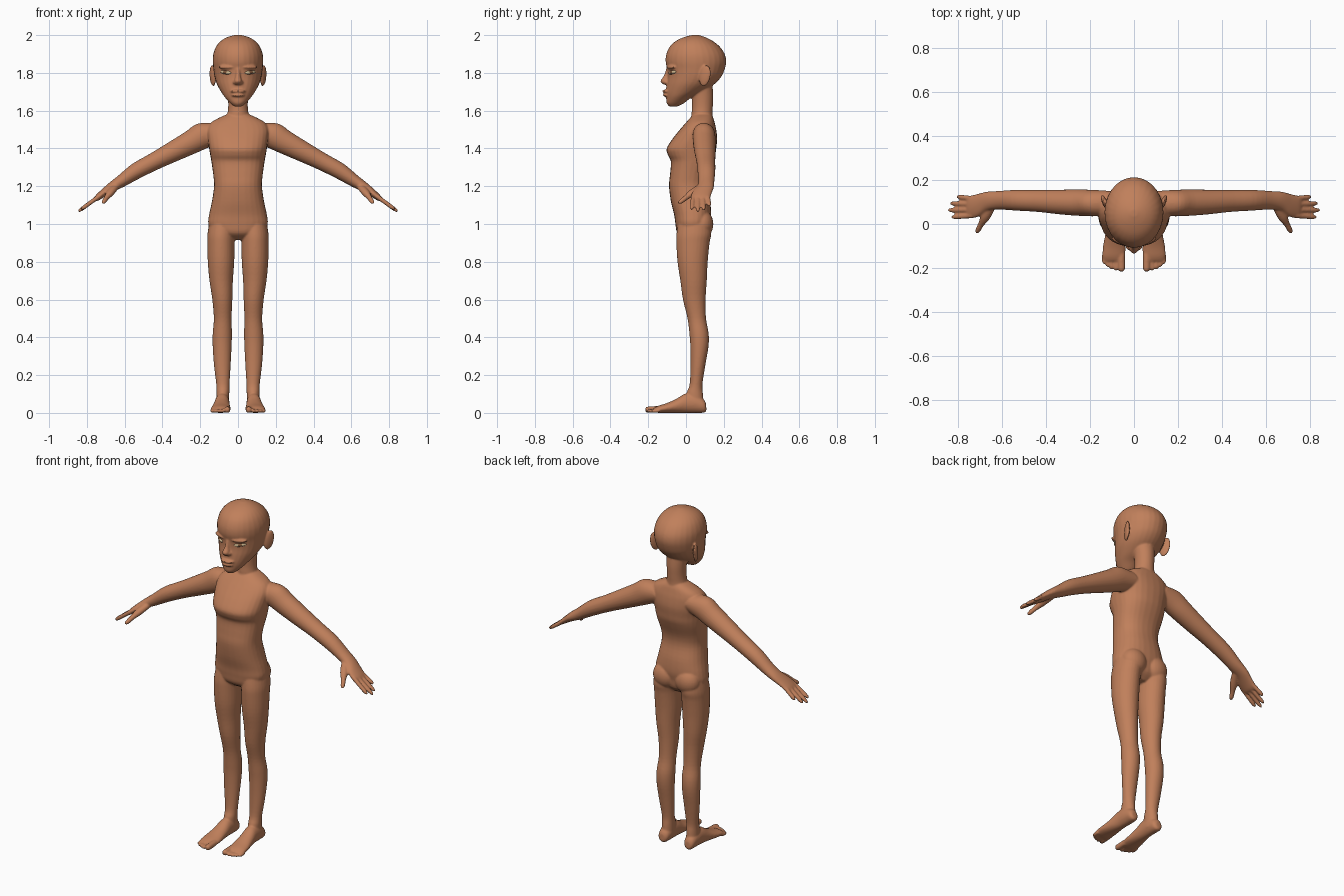
import bpy, bmesh, math
from mathutils import Matrix, Vector

bm = bmesh.new()


def material(name, rgb):
    m = bpy.data.materials.new(name)
    m.diffuse_color = (*rgb, 1)
    return m


skin = material("brown skin", (0.53, 0.215, 0.105))
white = material("eye cream", (0.62, 0.47, 0.27))
brown = material("iris brown", (0.20, 0.09, 0.04))


def smooth_path(rows, n=4):
    """Catmull-Rom interpolation of rows of numbers."""
    out = []
    for i in range(len(rows) - 1):
        p = [Vector(rows[min(max(i + k, 0), len(rows) - 1)]) for k in (-1, 0, 1, 2)]
        for s in range(n):
            t = s / n
            out.append(0.5 * (2 * p[1] + (p[2] - p[0]) * t
                              + (2 * p[0] - 5 * p[1] + 4 * p[2] - p[3]) * t * t
                              + (3 * p[1] - p[0] - 3 * p[2] + p[3]) * t ** 3))
    return out + [Vector(rows[-1])]


def tube(rows, mirror=True, power=1.0, seg=28):
    """Closed loft through rows of (x, y, z, half width, half depth)."""
    d = (Vector(rows[-1][:3]) - Vector(rows[0][:3])).normalized()
    if abs(d.z) > 0.9:
        d, u = Vector((0, 0, 1)), Vector((1, 0, 0))
    else:
        u = d.cross(Vector((0, 0, 1))).normalized()
    v = u.cross(d)
    sp = lambda w: math.copysign(abs(w) ** power, w)
    for side in ((1, -1) if mirror else (1,)):
        rings = []
        for r in smooth_path(rows):
            c, a, b = Vector(r[:3]), max(r[3], 0.002), max(r[4], 0.002)
            ring = []
            for k in range(seg):
                t = math.tau * k / seg
                p = c + u * a * sp(math.cos(t)) + v * b * sp(math.sin(t))
                ring.append(bm.verts.new((p.x * side, p.y, p.z)))
            rings.append(ring)
        for r0, r1 in zip(rings, rings[1:]):
            for k in range(seg):
                j = (k + 1) % seg
                bm.faces.new((r0[k], r0[j], r1[j], r1[k]))
        bm.faces.new(rings[0])
        bm.faces.new(rings[-1])


def slices(rows, power=1.0):
    """Central loft from rows of (z, half width, front y, back y)."""
    tube([(0, (f + b) / 2, z, w, (b - f) / 2) for z, w, f, b in rows], False, power)


def blob(c, r, rot=(0, 0), mirror=True):
    """Ellipsoid, rotated about x then z (degrees)."""
    for side in ((1, -1) if mirror else (1,)):
        m = (Matrix.Diagonal((side, 1, 1, 1)) @ Matrix.Translation(c)
             @ Matrix.Rotation(math.radians(rot[1]), 4, 'Z')
             @ Matrix.Rotation(math.radians(rot[0]), 4, 'X') @ Matrix.Diagonal((*r, 1)))
        bmesh.ops.create_uvsphere(bm, u_segments=24, v_segments=16, radius=1, matrix=m)


# Torso
slices([(0.915, 0.05, 0.0, 0.08), (0.95, 0.13, -0.045, 0.115), (1.0, 0.157, -0.056, 0.125),
        (1.05, 0.153, -0.063, 0.133), (1.12, 0.138, -0.08, 0.128), (1.2, 0.127, -0.09, 0.112),
        (1.26, 0.131, -0.085, 0.117), (1.33, 0.141, -0.08, 0.143), (1.365, 0.147, -0.096, 0.155),
        (1.40, 0.153, -0.102, 0.16), (1.45, 0.16, -0.072, 0.165), (1.50, 0.163, -0.032, 0.16),
        (1.535, 0.145, -0.002, 0.152), (1.56, 0.105, 0.02, 0.145), (1.58, 0.06, 0.04, 0.135)], 0.86)
blob((0.072, 0.085, 1.0), (0.075, 0.06, 0.075))
# Neck
tube([(0, 0.09, 1.5, 0.075, 0.06), (0, 0.085, 1.575, 0.058, 0.056), (0, 0.087, 1.62, 0.052, 0.055),
      (0, 0.087, 1.68, 0.054, 0.057), (0, 0.08, 1.74, 0.06, 0.06)], False)
# Head
slices([(1.622, 0.02, -0.088, -0.045), (1.64, 0.042, -0.103, -0.01), (1.67, 0.069, -0.105, 0.03),
        (1.70, 0.09, -0.107, 0.09), (1.74, 0.112, -0.103, 0.15), (1.78, 0.124, -0.098, 0.187),
        (1.82, 0.13, -0.1, 0.205), (1.86, 0.134, -0.108, 0.213), (1.90, 0.131, -0.104, 0.205),
        (1.94, 0.116, -0.085, 0.178), (1.97, 0.09, -0.052, 0.14), (1.99, 0.055, -0.008, 0.1),
        (2.001, 0.015, 0.035, 0.065)])
# Nose, lips, brows, ears
tube([(0, -0.09, 1.825, 0.012, 0.014), (0, -0.1, 1.785, 0.013, 0.017),
      (0, -0.113, 1.757, 0.02, 0.023), (0, -0.105, 1.738, 0.016, 0.014)], False)
blob((0.014, -0.103, 1.75), (0.014, 0.014, 0.011))
blob((0, -0.1, 1.703), (0.042, 0.026, 0.009), mirror=False)
blob((0, -0.099, 1.682), (0.036, 0.025, 0.009), mirror=False)
blob((0.06, -0.079, 1.83), (0.045, 0.016, 0.01), (0, 22))
blob((0.134, 0.1, 1.785), (0.012, 0.032, 0.057), (-12, -22))

# Arms down to the knuckles
tube([(0.10, 0.095, 1.485, 0.055, 0.055), (0.18, 0.095, 1.47, 0.06, 0.07),
      (0.25, 0.097, 1.432, 0.06, 0.063), (0.34, 0.1, 1.385, 0.056, 0.055),
      (0.44, 0.105, 1.333, 0.05, 0.047), (0.54, 0.108, 1.28, 0.047, 0.043),
      (0.62, 0.108, 1.226, 0.042, 0.033), (0.67, 0.103, 1.195, 0.044, 0.026),
      (0.71, 0.085, 1.166, 0.052, 0.021), (0.745, 0.077, 1.139, 0.052, 0.016),
      (0.76, 0.077, 1.128, 0.047, 0.009)])
# Fingers
for y0, y1, xt in ((0.116, 0.124, 0.805), (0.09, 0.094, 0.836), (0.064, 0.063, 0.846), (0.038, 0.031, 0.83)):
    row = lambda t, r: (0.735 + (xt - 0.735) * t, y0 + (y1 - y0) * t, 1.147 - (xt - 0.735) * t * 0.73, r, r)
    tube([row(0, 0.012), row(0.5, 0.0115), row(0.85, 0.0105), row(1, 0.005)], seg=14)
# Thumbs
tube([(0.645, 0.085, 1.2, 0.018, 0.018), (0.675, 0.035, 1.167, 0.022, 0.019),
      (0.695, 0.0, 1.14, 0.014, 0.014), (0.71, -0.028, 1.118, 0.012, 0.012),
      (0.716, -0.042, 1.11, 0.005, 0.005)], seg=16)

# Legs
tube([(0.08, 0.045, 1.02, 0.07, 0.085), (0.088, 0.042, 0.95, 0.073, 0.092),
      (0.09, 0.037, 0.9, 0.072, 0.088), (0.09, 0.035, 0.8, 0.07, 0.08),
      (0.089, 0.04, 0.7, 0.062, 0.07), (0.083, 0.044, 0.6, 0.053, 0.06),
      (0.081, 0.057, 0.5, 0.047, 0.049), (0.083, 0.069, 0.42, 0.051, 0.051),
      (0.084, 0.071, 0.35, 0.05, 0.048), (0.083, 0.063, 0.25, 0.044, 0.039),
      (0.08, 0.053, 0.15, 0.035, 0.034), (0.08, 0.046, 0.1, 0.034, 0.044),
      (0.081, 0.05, 0.03, 0.034, 0.045)])
# Feet
tube([(0.085, 0.107, 0.032, 0.014, 0.02), (0.084, 0.094, 0.037, 0.03, 0.036),
      (0.083, 0.05, 0.05, 0.037, 0.05), (0.084, 0.0, 0.051, 0.039, 0.051),
      (0.087, -0.05, 0.037, 0.044, 0.037), (0.09, -0.1, 0.026, 0.051, 0.026),
      (0.092, -0.145, 0.019, 0.052, 0.019), (0.09, -0.168, 0.015, 0.046, 0.012)])
# Toes
for x, y, r in ((0.057, -0.216, 0.017), (0.083, -0.212, 0.011), (0.102, -0.206, 0.0105),
                (0.12, -0.196, 0.01), (0.136, -0.182, 0.01)):
    tube([(x, -0.14, r + 0.003, r, r), (x, y + 0.02, r, r, r),
          (x, y + 0.006, r, r * 0.85, r * 0.85), (x, y, r, r * 0.4, r * 0.4)], seg=14)

# Fuse all the parts into one smooth skin
bmesh.ops.recalc_face_normals(bm, faces=bm.faces)
mesh = bpy.data.meshes.new("body")
bm.to_mesh(mesh)
bm.free()
body = bpy.data.objects.new("body", mesh)
bpy.context.collection.objects.link(body)
fuse = body.modifiers.new("fuse", 'REMESH')
fuse.mode, fuse.voxel_size = 'VOXEL', 0.005
soft = body.modifiers.new("soften", 'SMOOTH')
soft.factor, soft.iterations = 0.5, 5
final = bpy.data.meshes.new_from_object(body.evaluated_get(bpy.context.evaluated_depsgraph_get()))
body.modifiers.clear()
body.data = final
final.materials.clear()
final.materials.append(skin)
final.polygons.foreach_set("use_smooth", [True] * len(final.polygons))
bpy.context.view_layer.update()

# Eyes: almond shapes set on the face surface
for side, name in ((1, "left_eye"), (-1, "right_eye")):
    hit, loc, nor, _ = body.ray_cast(Vector((0.064 * side, -1, 1.803)), Vector((0, 1, 0)))
    eb = bmesh.new()
    bmesh.ops.create_uvsphere(eb, u_segments=40, v_segments=24, radius=1)
    for f in eb.faces:
        f.smooth = True
        f.material_index = int(abs(f.calc_center_median().x) < 0.3)
    em = bpy.data.meshes.new(name)
    eb.to_mesh(em)
    eb.free()
    em.materials.append(white)
    em.materials.append(brown)
    eye = bpy.data.objects.new(name, em)
    bpy.context.collection.objects.link(eye)
    eye.matrix_world = (Matrix.Translation(loc + Vector((0, 0.006, 0)))
                        @ Matrix.Rotation(math.atan2(nor.x, -nor.y), 4, 'Z')
                        @ Matrix.Rotation(math.radians(-6 * side), 4, 'Y')
                        @ Matrix.Diagonal((0.034, 0.012, 0.011, 1)))
